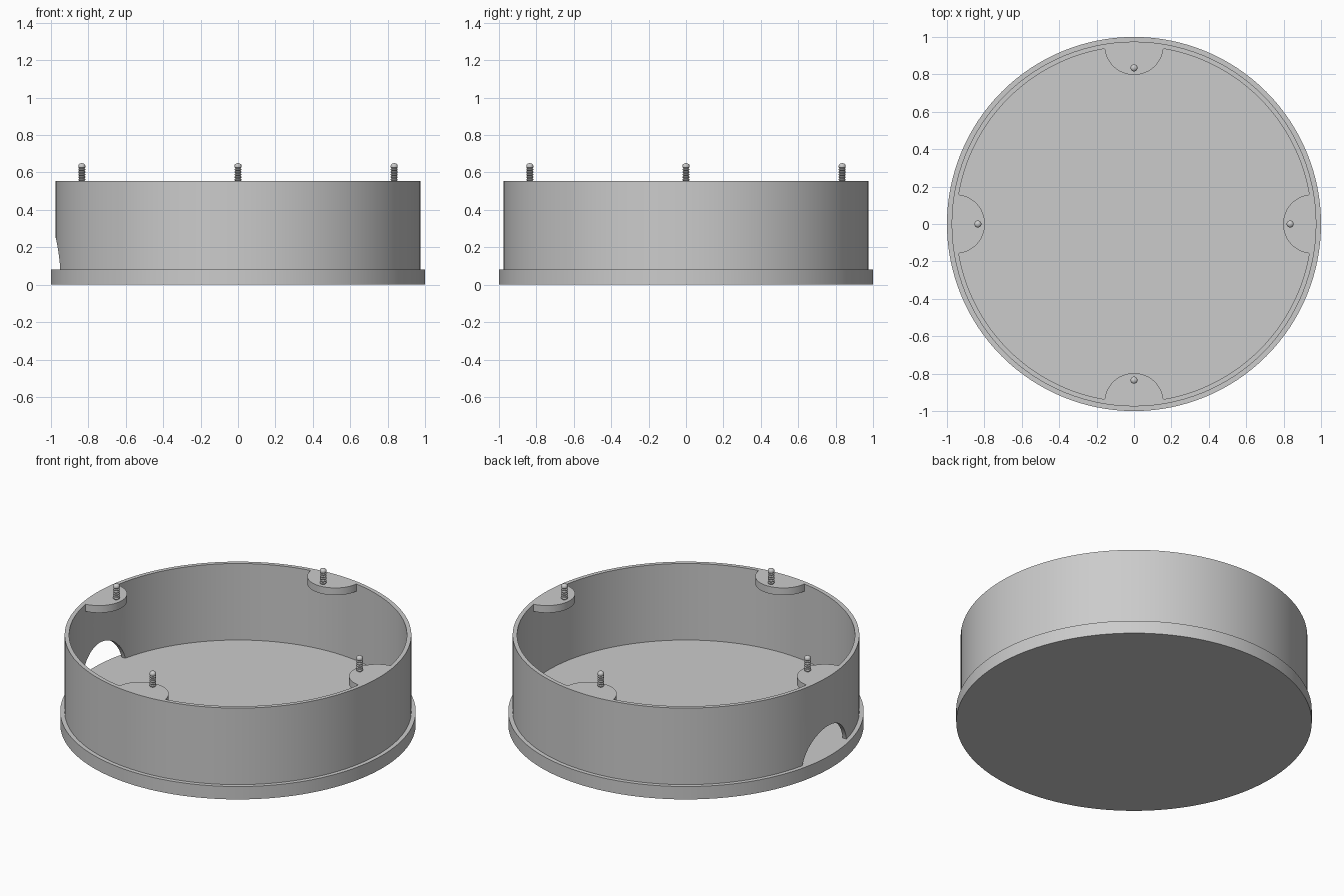
import bpy, bmesh, math
from mathutils import Matrix

cube = bpy.data.objects.get("Cube")
if cube:
    bpy.data.objects.remove(cube, do_unlink=True)

SEGMENTS = 128
BASE_TOP, WALL_TOP = 0.08, 0.555
WALL_OUTER, WALL_INNER = 0.975, 0.95

grey = bpy.data.materials.new("plain grey")
grey.use_nodes = True
colour = (0.6, 0.6, 0.6, 1)
grey.diffuse_color = colour
grey.node_tree.nodes["Principled BSDF"].inputs["Base Color"].default_value = colour


def finish(name, bm):
    """Turn a bmesh into a named object with the grey material."""
    bmesh.ops.recalc_face_normals(bm, faces=bm.faces)
    mesh = bpy.data.meshes.new(name)
    bm.to_mesh(mesh)
    bm.free()
    mesh.materials.append(grey)
    obj = bpy.data.objects.new(name, mesh)
    bpy.context.collection.objects.link(obj)
    return obj


def smooth(obj):
    bpy.ops.object.select_all(action="DESELECT")
    obj.select_set(True)
    bpy.context.view_layer.objects.active = obj
    bpy.ops.object.shade_smooth_by_angle(angle=math.radians(30))


def cylinder(name, radius, depth, matrix, segments=SEGMENTS):
    bm = bmesh.new()
    bmesh.ops.create_cone(bm, cap_ends=True, segments=segments, radius1=radius,
                          radius2=radius, depth=depth, matrix=matrix)
    return finish(name, bm)


def lathe(name, profile, segments, closed=False):
    """Spin an (r, z) profile around the z axis."""
    bm = bmesh.new()
    verts = [bm.verts.new((r, 0, z)) for r, z in profile]
    edges = [bm.edges.new(pair) for pair in zip(verts, verts[1:])]
    if closed:
        edges.append(bm.edges.new((verts[-1], verts[0])))
    bmesh.ops.spin(bm, geom=verts + edges, cent=(0, 0, 0), axis=(0, 0, 1),
                   angle=math.tau, steps=segments)
    bmesh.ops.remove_doubles(bm, verts=bm.verts, dist=0.0001)
    return finish(name, bm)


# Base disc
base = cylinder("base_disc", 1, BASE_TOP, Matrix.Translation((0, 0, BASE_TOP / 2)))
smooth(base)

# Thin round wall, set slightly into the base
wall = lathe("round_wall", [(WALL_INNER, 0.04), (WALL_OUTER, 0.04),
                            (WALL_OUTER, WALL_TOP), (WALL_INNER, WALL_TOP)],
             SEGMENTS, closed=True)

# Arched opening through the wall on the -x side
cutter = cylinder("opening_cutter", 0.222, 0.4,
                  Matrix.Translation((-1, 0, 0.03)) @ Matrix.Rotation(math.pi / 2, 4, "Y"), 64)
cutter.hide_render = True
cutter.hide_viewport = True
cut = wall.modifiers.new("arched_opening", "BOOLEAN")
cut.object = cutter
cut.operation = "DIFFERENCE"
cut.solver = "EXACT"
bpy.context.view_layer.objects.active = wall
bpy.ops.object.modifier_apply(modifier=cut.name)
bpy.data.objects.remove(cutter, do_unlink=True)
smooth(wall)

# Lug outline: inward bulge closed by the curve of the wall
LUG_RADIUS, LUG_CENTRE, LUG_DEPTH = 0.158, 0.955, 0.045
rim = WALL_INNER + 0.001
bulge = [(LUG_RADIUS * math.cos(a), LUG_CENTRE + LUG_RADIUS * math.sin(a))
         for a in (math.pi + math.pi * i / 32 for i in range(33))]
bulge = [p for p in bulge if math.hypot(*p) < rim - 0.002]
end = math.asin((LUG_RADIUS - 0.001) / rim)
curve = [(rim * math.sin(a), rim * math.cos(a))
         for a in (end - 2 * end * i / 12 for i in range(13))]


def make_lug(name):
    bm = bmesh.new()
    face = bm.faces.new([bm.verts.new((x, y, WALL_TOP - LUG_DEPTH)) for x, y in bulge + curve])
    top = bmesh.ops.extrude_face_region(bm, geom=[face], use_keep_orig=True)["geom"]
    bmesh.ops.translate(bm, vec=(0, 0, LUG_DEPTH),
                        verts=[v for v in top if isinstance(v, bmesh.types.BMVert)])
    return finish(name, bm)


# Threaded stud: alternating crests and roots, with a domed tip
THREADS, PITCH, CREST, ROOT = 6, 0.0135, 0.019, 0.014
stud_profile = [(0, WALL_TOP - 0.02), (ROOT, WALL_TOP - 0.02)]
for i in range(THREADS):
    z = WALL_TOP + i * PITCH
    stud_profile += [(ROOT, z), (CREST, z + PITCH * 0.35), (CREST, z + PITCH * 0.65)]
tip = WALL_TOP + THREADS * PITCH
stud_profile += [(CREST * math.cos(a), tip + 0.014 * math.sin(a))
                 for a in (math.pi / 2 * i / 4 for i in range(4))]
stud_profile.append((0, tip + 0.014))

# Four lugs with studs, spaced evenly around the rim
for i, side in enumerate(("back", "right", "front", "left")):
    turn = Matrix.Rotation(i * math.pi / 2, 4, "Z")
    lug = make_lug(side + "_lug")
    lug.data.transform(turn)
    smooth(lug)
    stud = lathe(side + "_stud", stud_profile, 20)
    stud.data.transform(turn @ Matrix.Translation((0, 0.835, 0)))
    smooth(stud)
